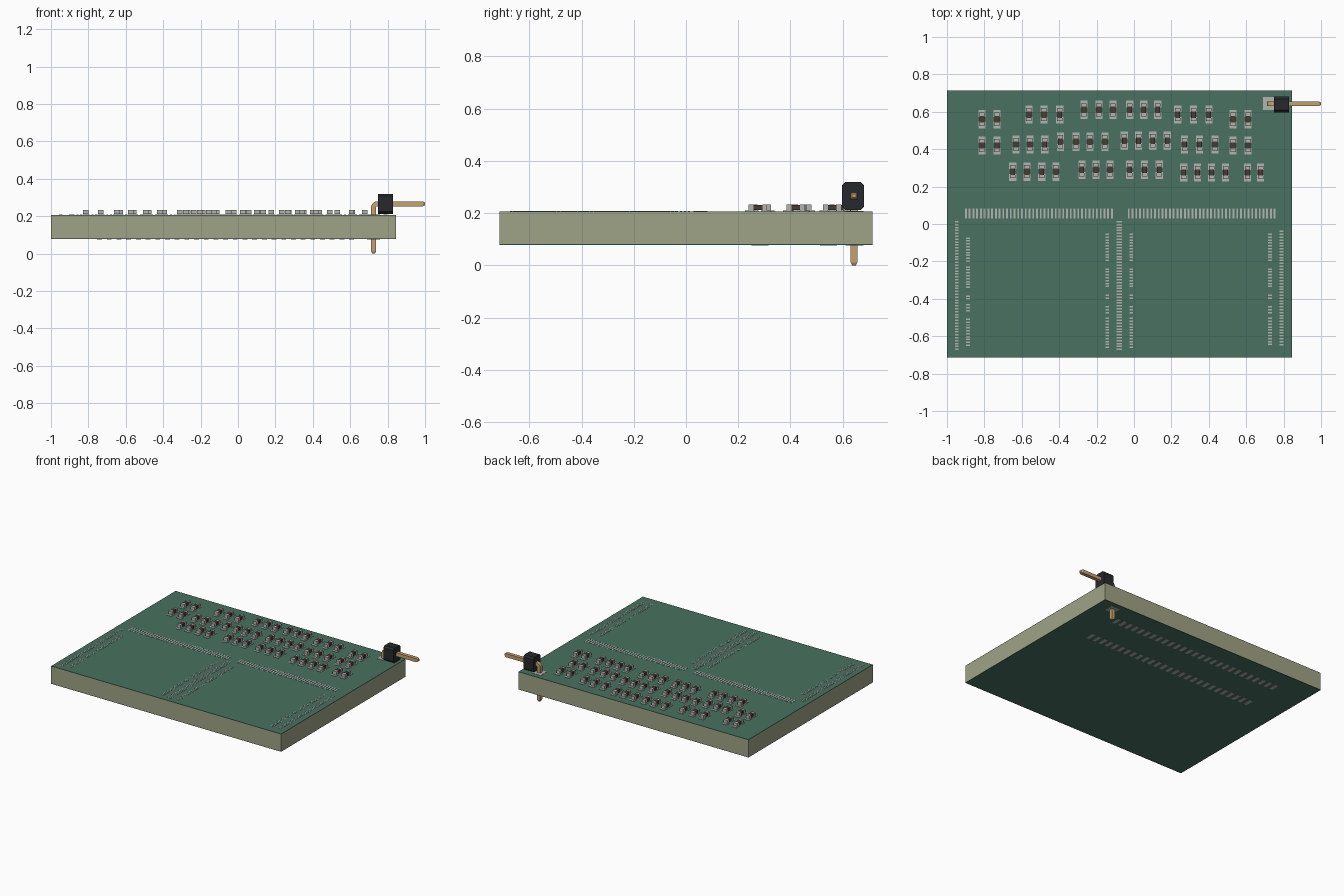
import bpy, bmesh, math
from mathutils import Vector, Matrix

if "Cube" in bpy.data.objects:
    bpy.data.objects.remove(bpy.data.objects["Cube"])


def material(name, rgb):
    m = bpy.data.materials.new(name)
    m.diffuse_color = (*rgb, 1)
    m.use_nodes = True
    m.node_tree.nodes["Principled BSDF"].inputs["Base Color"].default_value = m.diffuse_color
    return m


GREEN = material("solder_mask", (0.065, 0.165, 0.115))
TAN = material("laminate", (0.35, 0.37, 0.24))
SILVER = material("tin", (0.45, 0.46, 0.43))
BROWN = material("ceramic", (0.07, 0.04, 0.03))
BLACK = material("plastic", (0.02, 0.022, 0.025))
GOLD = material("gold", (0.55, 0.36, 0.16))


def finish(name, bm, mat):
    bmesh.ops.recalc_face_normals(bm, faces=bm.faces)
    me = bpy.data.meshes.new(name)
    bm.to_mesh(me)
    bm.free()
    me.materials.append(mat)
    ob = bpy.data.objects.new(name, me)
    bpy.context.collection.objects.link(ob)
    return ob


def boxes(name, items, mat):
    """items: (x, y, z, size x, size y, size z), one joined mesh"""
    bm = bmesh.new()
    for x, y, z, sx, sy, sz in items:
        bmesh.ops.create_cube(bm, size=1, matrix=Matrix.Translation((x, y, z))
                              @ Matrix.Diagonal((sx, sy, sz, 1)))
    return finish(name, bm, mat)


X0, X1, Y = -1.0, 0.845, 0.713
BOT, TOP, MASK = 0.078, 0.207, 0.003
CX, W = (X0 + X1) / 2, X1 - X0

# Board: laminate core with a thin mask on both faces
boxes("board_core", [(CX, 0, (BOT + TOP) / 2, W, 2 * Y, TOP - BOT - 2 * MASK)], TAN)
boxes("top_mask", [(CX, 0, TOP - MASK / 2, W, 2 * Y, MASK)], GREEN)
boxes("bottom_mask", [(CX, 0, BOT + MASK / 2, W, 2 * Y, MASK)], GREEN)

# Small chip components: (row y, x positions)
groups = [
    (0.56, (-0.813, -0.733)), (0.585, (-0.562, -0.482, -0.397)),
    (0.61, (-0.268, -0.188, -0.113)), (0.61, (-0.023, 0.052, 0.127)),
    (0.585, (0.234, 0.319, 0.40)), (0.56, (0.53, 0.61)),
    (0.42, (-0.813, -0.733)), (0.425, (-0.63, -0.557, -0.477)),
    (0.44, (-0.394, -0.311, -0.236, -0.156)),
    (0.445, (-0.052, 0.025, 0.10, 0.178)),
    (0.425, (0.271, 0.351, 0.434)), (0.42, (0.53, 0.61)),
    (0.28, (-0.648, -0.573, -0.493, -0.418)), (0.29, (-0.279, -0.204, -0.129)),
    (0.29, (-0.023, 0.057, 0.135)), (0.275, (0.266, 0.34, 0.415, 0.49)),
    (0.275, (0.607, 0.677)),
]
bodies, caps, lands = [], [], []
for y, xs in groups:
    for x in xs:
        bodies.append((x, y, 0.222, 0.026, 0.04, 0.02))
        for s in (-1, 1):
            caps.append((x, y + s * 0.026, 0.2225, 0.029, 0.018, 0.023))
            lands.append((x, y + s * 0.031, TOP + 0.001, 0.038, 0.036, 0.003))
boxes("chip_bodies", bodies, BROWN)
boxes("chip_end_caps", caps, SILVER)
boxes("chip_lands", lands, SILVER)

# Long rows of bond pads across the middle
pads = []
for start, end in ((-0.904, -0.113), (-0.033, 0.757)):
    n = 40
    for i in range(n):
        x = start + 0.005 + (end - start - 0.01) * i / (n - 1)
        pads.append((x, 0.056, TOP, 0.010, 0.053, 0.003))
boxes("bond_pad_rows", pads, SILVER)

# Columns of bond pads, with gaps: (x, width, first y, last y)
gaps = ((-0.21, -0.23), (-0.345, -0.375), (-0.405, -0.43), (-0.475, -0.50))
columns = [(-0.947, 0.02, 0.012, -0.67), (-0.888, 0.02, -0.075, -0.655),
           (-0.143, 0.02, -0.055, -0.67), (-0.079, 0.03, 0.012, -0.67),
           (-0.015, 0.02, -0.055, -0.67), (0.727, 0.02, -0.055, -0.655),
           (0.789, 0.02, -0.04, -0.655)]
pads = []
for x, w, y, last in columns:
    inner = x in (-0.888, -0.143, -0.015, 0.727)
    while y >= last:
        if not (inner and any(a >= y >= b for a, b in gaps)):
            pads.append((x, y, TOP, w, 0.008, 0.003))
        y -= 0.0155
boxes("bond_pad_columns", pads, SILVER)

# Two rows of package pads underneath
boxes("bottom_pads", [(-0.74 + 1.347 * i / 26, y, BOT, 0.026, 0.065, 0.003)
                      for y in (0.545, 0.283) for i in range(27)], SILVER)

# Connector lands and housing with chamfered long edges
PX, PY, PZ = 0.725, 0.643, 0.266
boxes("pin_lands", [(PX, PY + 0.002, z, 0.07, 0.07, 0.004) for z in (TOP, BOT)], SILVER)
housing = boxes("connector_housing", [(0.789, 0.639, PZ, 0.08, 0.084, 0.106)], BLACK)
bm = bmesh.new()
bm.from_mesh(housing.data)
edges = [e for e in bm.edges if abs(e.verts[0].co.x - e.verts[1].co.x) > 0.01]
bmesh.ops.bevel(bm, geom=edges, offset=0.012, segments=1, affect='EDGES')
bm.to_mesh(housing.data)
bm.free()

# Bent square pin: (x, z, angle of travel, half width)
h, r = 0.013, 0.018
path = [(PX, 0.0, 90, 0.007), (PX, 0.012, 90, h)]
for i in range(7):
    a = math.radians(180 - 15 * i)
    path.append((PX + r + r * math.cos(a), PZ - r + r * math.sin(a), 90 - 15 * i, h))
path += [(0.988, PZ, 0, h), (1.0, PZ, 0, 0.007)]
bm = bmesh.new()
rings = []
for x, z, deg, k in path:
    a = math.radians(deg)
    n = Vector((-math.sin(a), 0, math.cos(a))) * k
    s = Vector((0, k, 0))
    c = Vector((x, PY, z))
    rings.append([bm.verts.new(p) for p in (c + n + s, c + n - s, c - n - s, c - n + s)])
for p, q in zip(rings, rings[1:]):
    for i in range(4):
        j = (i + 1) % 4
        bm.faces.new((p[i], p[j], q[j], q[i]))
bm.faces.new(rings[0])
bm.faces.new(rings[-1])
finish("bent_pin", bm, GOLD)
